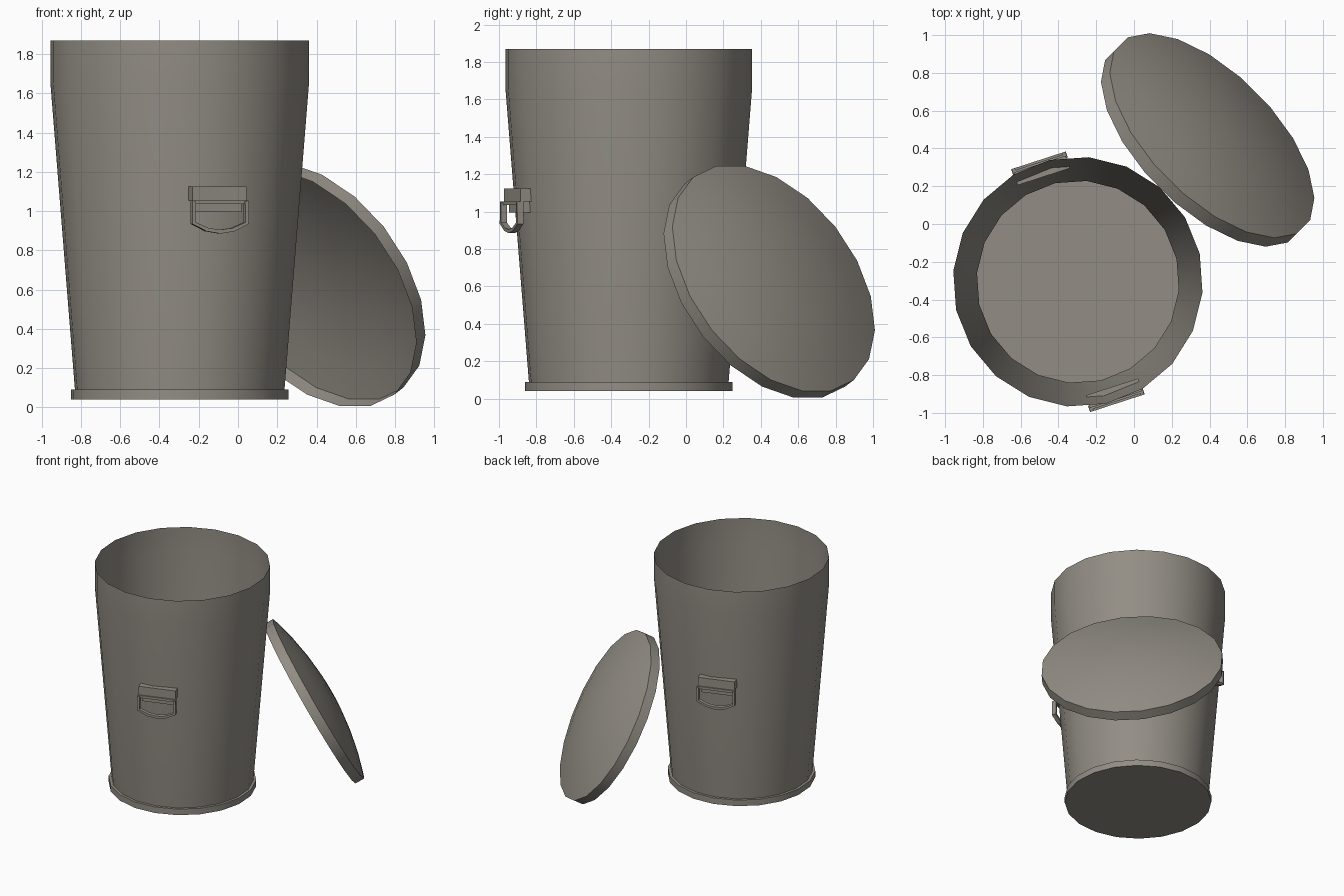
import bpy, bmesh, math
from mathutils import Vector, Matrix

if "Cube" in bpy.data.objects:
    bpy.data.objects.remove(bpy.data.objects["Cube"])

SEG = 20
CX, CY = -0.297, -0.306

metal = bpy.data.materials.new("grey_metal")
metal.diffuse_color = (0.29, 0.27, 0.235, 1)
metal.use_nodes = True
metal.node_tree.nodes["Principled BSDF"].inputs["Base Color"].default_value = metal.diffuse_color


def finish(bm, name, matrix, smooth=True):
    me = bpy.data.meshes.new(name)
    bm.to_mesh(me)
    bm.free()
    me.materials.append(metal)
    ob = bpy.data.objects.new(name, me)
    bpy.context.collection.objects.link(ob)
    ob.matrix_world = matrix
    if smooth:
        bpy.ops.object.select_all(action='DESELECT')
        ob.select_set(True)
        bpy.context.view_layer.objects.active = ob
        bpy.ops.object.shade_smooth_by_angle(angle=math.radians(30))
    return ob


def ring(bm, r, z, turn):
    return [bm.verts.new((r * math.cos(turn + math.tau * i / SEG),
                          r * math.sin(turn + math.tau * i / SEG), z))
            for i in range(SEG)]


def shell(name, profile, matrix, turn=0.0, cap_first=False, tip=None):
    """Thin lathed shell; optional flat cap at the start, or a tip point at the end."""
    bm = bmesh.new()
    rings = [ring(bm, r, z, turn) for r, z in profile]
    for a, b in zip(rings, rings[1:]):
        for i in range(SEG):
            j = (i + 1) % SEG
            bm.faces.new((a[i], a[j], b[j], b[i]))
    if cap_first:
        bm.faces.new(rings[0][::-1])
    if tip is not None:
        t = bm.verts.new((0, 0, tip))
        for i in range(SEG):
            bm.faces.new((rings[-1][i], rings[-1][(i + 1) % SEG], t))
    return finish(bm, name, matrix)


# Bin body: base ring, tapered wall, straight rim
shell("bin_body", [(0.557, 0.04), (0.557, 0.09), (0.536, 0.09), (0.662, 1.66), (0.662, 1.87)],
      Matrix.Translation((CX, CY, 0)), math.radians(13), cap_first=True)

# Lid: shallow rim and low dome, leaning on the bin
R, DEPTH, DOME = 0.692, 0.075, 0.11
tilt = math.radians(61.6)
normal = Vector((math.sin(tilt) * math.sqrt(0.5), math.sin(tilt) * math.sqrt(0.5), math.cos(tilt)))
origin = Vector((0.39, 0.445, 0.625)) - normal * DEPTH / 2
profile = [(R, 0)] + [(R * k, DEPTH + DOME * (1 - k * k)) for k in (1, 0.75, 0.5, 0.25)]
shell("lid", profile,
      Matrix.Translation(origin) @ Matrix.Rotation(math.radians(45), 4, 'Z') @ Matrix.Rotation(tilt, 4, 'Y'),
      math.radians(9), tip=DEPTH + DOME)


# Handles: local x points out of the bin, y runs along the wall
def box(bm, x0, x1, half_y, z0, z1):
    m = Matrix.Translation(((x0 + x1) / 2, 0, (z0 + z1) / 2)) @ Matrix.Diagonal((x1 - x0, 2 * half_y, z1 - z0, 1))
    bmesh.ops.create_cube(bm, size=1, matrix=m)


def strap(bm, path, x0, x1, thick):
    """Flat loop through (y, z) points, closed section, from inner to outer points."""
    sections = []
    centre = Vector((0, 1.0))
    for y, z in path:
        p = Vector((y, z))
        q = p + (centre - p).normalized() * thick
        sections.append([bm.verts.new(c) for c in
                         ((x0, p.x, p.y), (x1, p.x, p.y), (x1, q.x, q.y), (x0, q.x, q.y))])
    for a, b in zip(sections, sections[1:]):
        for i in range(4):
            j = (i + 1) % 4
            bm.faces.new((a[i], a[j], b[j], b[i]))
    bm.faces.new(sections[0])
    bm.faces.new(sections[-1][::-1])


for name, angle in (("front_handle", -72), ("back_handle", 108)):
    place = Matrix.Translation((CX, CY, 0)) @ Matrix.Rotation(math.radians(angle), 4, 'Z')
    bm = bmesh.new()
    box(bm, 0.585, 0.655, 0.145, 1.055, 1.125)   # upper bracket
    box(bm, 0.585, 0.632, 0.125, 0.995, 1.055)   # lower bracket
    box(bm, 0.640, 0.665, 0.150, 1.035, 1.055)   # hinge bar
    bmesh.ops.recalc_face_normals(bm, faces=bm.faces)
    finish(bm, name + "_bracket", place, False)
    bm = bmesh.new()
    strap(bm, [(-0.15, 1.055), (-0.152, 0.935), (-0.075, 0.897), (0, 0.885),
               (0.075, 0.897), (0.152, 0.935), (0.15, 1.055)], 0.642, 0.676, 0.02)
    bmesh.ops.recalc_face_normals(bm, faces=bm.faces)
    finish(bm, name + "_loop", place, False)
